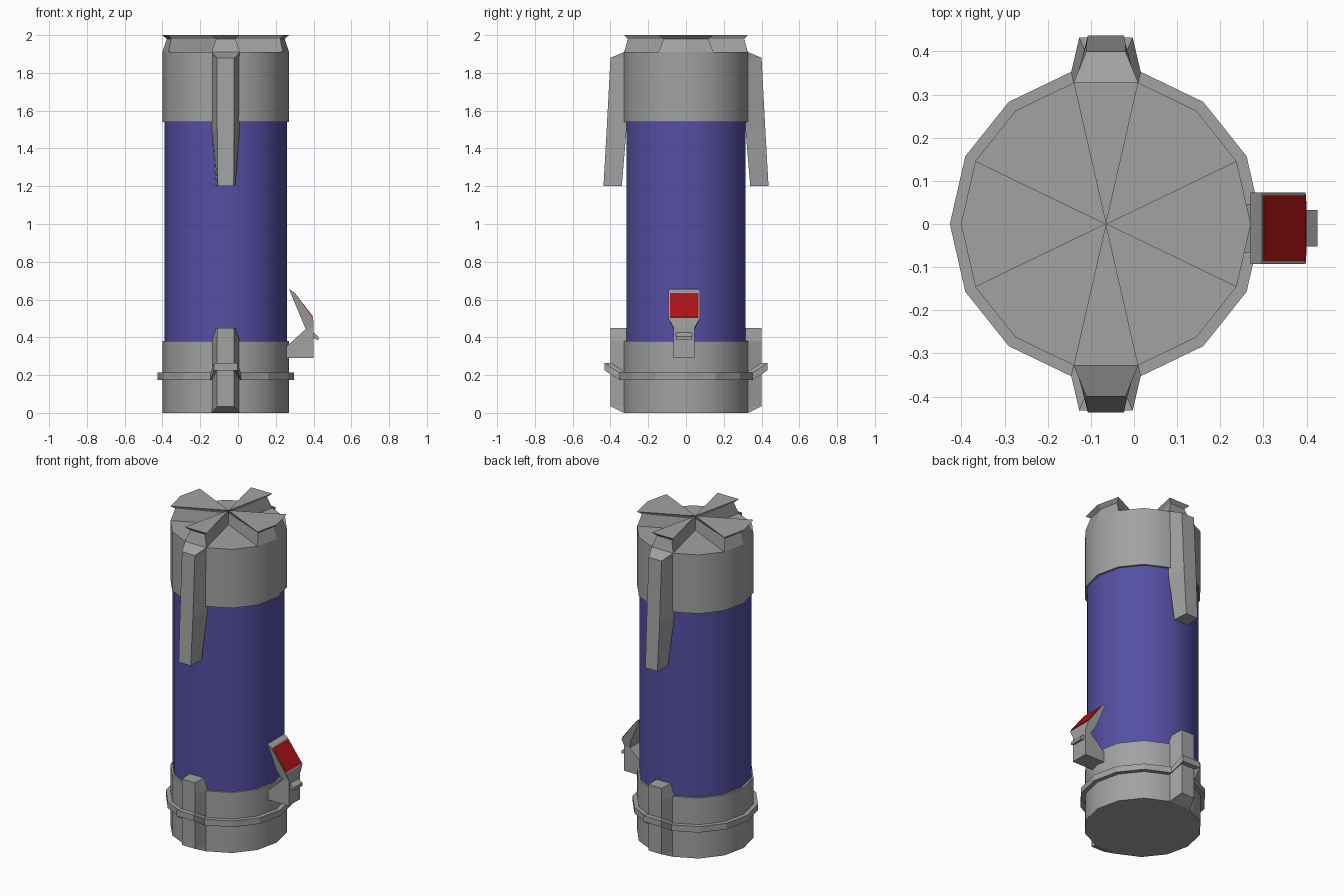
import bpy, bmesh
from math import sin, cos, pi, radians
from mathutils import Vector

cube = bpy.data.objects.get("Cube")
if cube:
    bpy.data.objects.remove(cube, do_unlink=True)

AXIS = -0.065          # x of the canister axis
SIDES = 14
STEP = 2 * pi / SIDES


def material(name, rgb):
    m = bpy.data.materials.new(name)
    m.use_nodes = True
    m.diffuse_color = (*rgb, 1)
    m.node_tree.nodes["Principled BSDF"].inputs["Base Color"].default_value = (*rgb, 1)
    return m


GREY = material("grey metal", (0.36, 0.36, 0.36))
BLUE = material("blue violet", (0.09, 0.078, 0.37))
RED = material("red", (0.42, 0.006, 0.008))


def loft(name, loops, mat, closed=False, smooth=False):
    """Skin a row of equal loops; cap the ends unless the row is closed."""
    bm = bmesh.new()
    rows = [[bm.verts.new(p) for p in loop] for loop in loops]
    n = len(rows[0])
    pairs = list(zip(rows, rows[1:]))
    if closed:
        pairs.append((rows[-1], rows[0]))
    else:
        bm.faces.new(rows[0])
        bm.faces.new(rows[-1])
    for a, b in pairs:
        for i in range(n):
            j = (i + 1) % n
            bm.faces.new((a[i], a[j], b[j], b[i]))
    bmesh.ops.recalc_face_normals(bm, faces=bm.faces)
    me = bpy.data.meshes.new(name)
    bm.to_mesh(me)
    bm.free()
    ob = bpy.data.objects.new(name, me)
    bpy.context.collection.objects.link(ob)
    me.materials.append(mat)
    if smooth:
        bpy.ops.object.select_all(action="DESELECT")
        ob.select_set(True)
        bpy.context.view_layer.objects.active = ob
        bpy.ops.object.shade_smooth_by_angle(angle=radians(30))
    return ob


def polar(r, a, z):
    return Vector((AXIS + r * cos(a), r * sin(a), z))


def cylinder(name, r, z0, z1, mat):
    loops = [[polar(r, i * STEP, z) for i in range(SIDES)] for z in (z0, z1)]
    return loft(name, loops, mat, smooth=True)


# Canister body and its two end caps
cylinder("body_tube", 0.324, 0.37, 1.55, BLUE)
cylinder("bottom_cap", 0.336, 0.0, 0.38, GREY)
cylinder("top_cap", 0.336, 1.54, 1.91, GREY)


# Raised wedges on the lid, undercut just below their tops
def wedge(name, middle, half_steps):
    corners = [middle + k * STEP for k in half_steps]
    loops = []
    for z, r, squeeze in ((1.90, 0.336, 0), (1.91, 0.336, 0), (1.98, 0.312, 0.06), (2.0, 0.336, 0)):
        rim = [polar(r, a - squeeze * ((a > middle + 0.01) - (a < middle - 0.01)), z) for a in corners]
        loops.append([polar(0, 0, z)] + rim)
    loft(name, loops, GREY)


wedge("lid_wedge_left", 0, (-1, 0, 1))
wedge("lid_wedge_right", pi, (-1, 0, 1))
wedge("lid_wedge_front", -pi / 2, (-0.5, 0.5))
wedge("lid_wedge_back", pi / 2, (-0.5, 0.5))


# Lugs: sections are height, root half width, root y, face half width, face y
def lug(name, side, sections):
    loops = [[(AXIS - rw, side * ry, z), (AXIS + rw, side * ry, z),
              (AXIS + fw, side * fy, z), (AXIS - fw, side * fy, z)]
             for z, rw, ry, fw, fy in sections]
    loft(name, loops, GREY)


UPPER = ((1.2, 0.05, 0.34, 0.042, 0.437), (1.5, 0.073, 0.315, 0.045, 0.42),
         (1.88, 0.075, 0.315, 0.045, 0.4), (1.91, 0.075, 0.315, 0.075, 0.328))
LOWER = ((0, 0.075, 0.315, 0.075, 0.328), (0.035, 0.075, 0.315, 0.045, 0.4),
         (0.38, 0.075, 0.315, 0.045, 0.4), (0.45, 0.05, 0.315, 0.045, 0.4))
for label, side in (("front", -1), ("back", 1)):
    lug(label + "_upper_lug", side, UPPER)
    lug(label + "_lower_lug", side, LOWER)

# Band around the bottom cap, stepping up and out over the lower lugs
path = []
for i in range(SIDES):
    a = i * STEP
    path.append((polar(0.362, a, 0.175), polar(0.325, a, 0.175)))
    if i in (3, 10):
        side = 1 if i == 3 else -1
        for dx in (0.062 * side, -0.062 * side):
            path.append((Vector((AXIS + dx, side * 0.432, 0.225)),
                         Vector((AXIS + dx * 0.7, side * 0.39, 0.225))))
rise = Vector((0, 0, 0.038))
loft("bottom_band", [[o, o + rise, i + rise, i] for o, i in path], GREY, closed=True)


# Side switch, made of profiles in the xz plane widened along y
def slab(name, profile, half, mat, centre=-0.01):
    loops = []
    for s in (-1, 1):
        loops.append([(p[0], centre + s * (p[2] if len(p) > 2 else half), p[1]) for p in profile])
    return loft(name, loops, mat)


slab("switch_foot", ((0.25, 0.29), (0.4, 0.29), (0.4, 0.45), (0.365, 0.45), (0.25, 0.345)), 0.056, GREY)
slab("switch_head", ((0.27, 0.655), (0.295, 0.64), (0.398, 0.50), (0.4, 0.45, 0.055),
                     (0.36, 0.44, 0.055), (0.335, 0.50)), 0.083, GREY)
slab("switch_tongue", ((0.385, 0.44), (0.4, 0.425), (0.425, 0.405), (0.425, 0.385), (0.385, 0.4)), 0.042, GREY)
slab("switch_red_panel", ((0.297, 0.632), (0.301, 0.635), (0.399, 0.507), (0.394, 0.504)), 0.076, RED)
